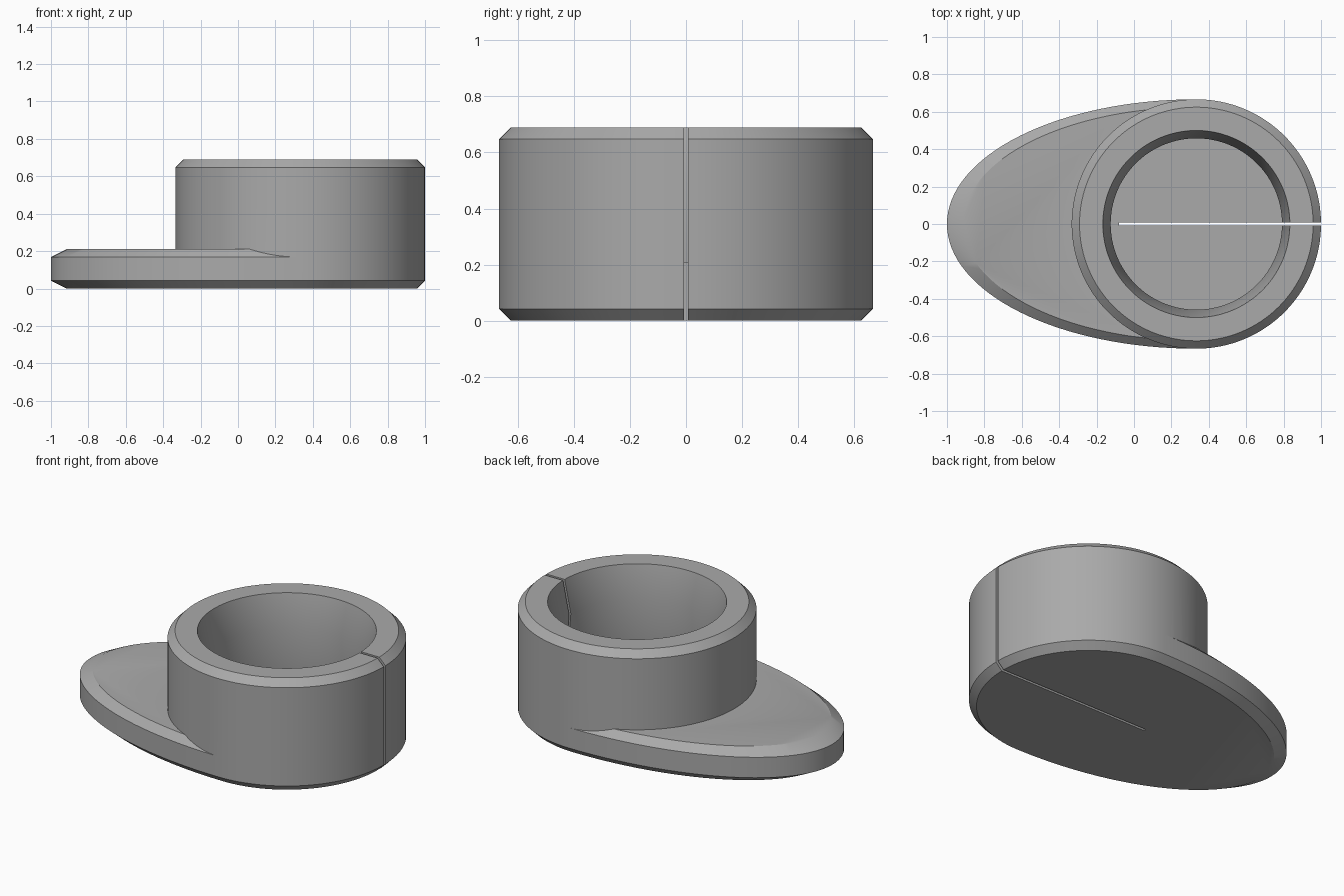
import bpy
import bmesh
from math import cos, sin, pi

if "Cube" in bpy.data.objects:
    bpy.data.objects.remove(bpy.data.objects["Cube"], do_unlink=True)

SEGMENTS = 128
CENTER_X = 1 / 3
RADIUS = 2 / 3
TAIL = 4 / 3      # long half-axis of the elliptical tail
CHAMFER = 0.042
BASE_TOP = 0.21
TOP = 0.69

grey = bpy.data.materials.new("plain_grey")
grey.use_nodes = True
colour = (0.4, 0.4, 0.4, 1)
grey.diffuse_color = colour
grey.node_tree.nodes["Principled BSDF"].inputs["Base Color"].default_value = colour


def loft(name, profile, left_stretch=1.0, closed=False):
    """Sweep (radius, z) pairs round the bore axis, stretching the -x half."""
    bm = bmesh.new()
    rings = []
    for r, z in profile:
        ring = []
        for i in range(SEGMENTS):
            a = 2 * pi * i / SEGMENTS
            x = r * cos(a)
            if x < 0:
                x *= left_stretch
            ring.append(bm.verts.new((CENTER_X + x, r * sin(a), z)))
        rings.append(ring)
    pairs = list(zip(rings, rings[1:]))
    if closed:
        pairs.append((rings[-1], rings[0]))
    else:
        bm.faces.new(rings[0])
        bm.faces.new(rings[-1])
    for low, high in pairs:
        for i in range(SEGMENTS):
            j = (i + 1) % SEGMENTS
            bm.faces.new((low[i], low[j], high[j], high[i]))
    bmesh.ops.recalc_face_normals(bm, faces=bm.faces)
    mesh = bpy.data.meshes.new(name)
    bm.to_mesh(mesh)
    bm.free()
    mesh.materials.append(grey)
    obj = bpy.data.objects.new(name, mesh)
    bpy.context.collection.objects.link(obj)
    return obj


def combine(target, other, operation):
    bpy.context.view_layer.objects.active = target
    mod = target.modifiers.new(operation.lower(), "BOOLEAN")
    mod.operation = operation
    mod.solver = "EXACT"
    mod.object = other
    bpy.ops.object.modifier_apply(modifier=mod.name)
    bpy.data.objects.remove(other, do_unlink=True)


# Teardrop base plate with chamfered rims
inset = RADIUS - CHAMFER
body = loft("collared_base", [(inset, 0), (RADIUS, CHAMFER),
                              (RADIUS, BASE_TOP - CHAMFER), (inset, BASE_TOP)],
            left_stretch=TAIL / RADIUS)

# Round collar with a waisted bore
collar = loft("collar", [(RADIUS, BASE_TOP - CHAMFER), (RADIUS, TOP - CHAMFER),
                         (inset, TOP), (0.5, TOP), (0.458, 0.49),
                         (0.48, BASE_TOP), (0.48, BASE_TOP - CHAMFER)], closed=True)
combine(body, collar, "UNION")

# Thin slot through the collar wall and the floor
bpy.ops.mesh.primitive_cube_add(size=1, location=(0.51, 0, 0.35))
slot = bpy.context.object
slot.name = "slot_cutter"
slot.scale = (1.18, 0.016, 1)
slot.hide_render = True
bpy.context.view_layer.update()
combine(body, slot, "DIFFERENCE")

# Smooth walls, crisp chamfer edges
body.data.materials.clear()
body.data.materials.append(grey)
bpy.ops.object.select_all(action="DESELECT")
body.select_set(True)
bpy.context.view_layer.objects.active = body
bpy.ops.object.shade_smooth_by_angle(angle=pi / 6)
